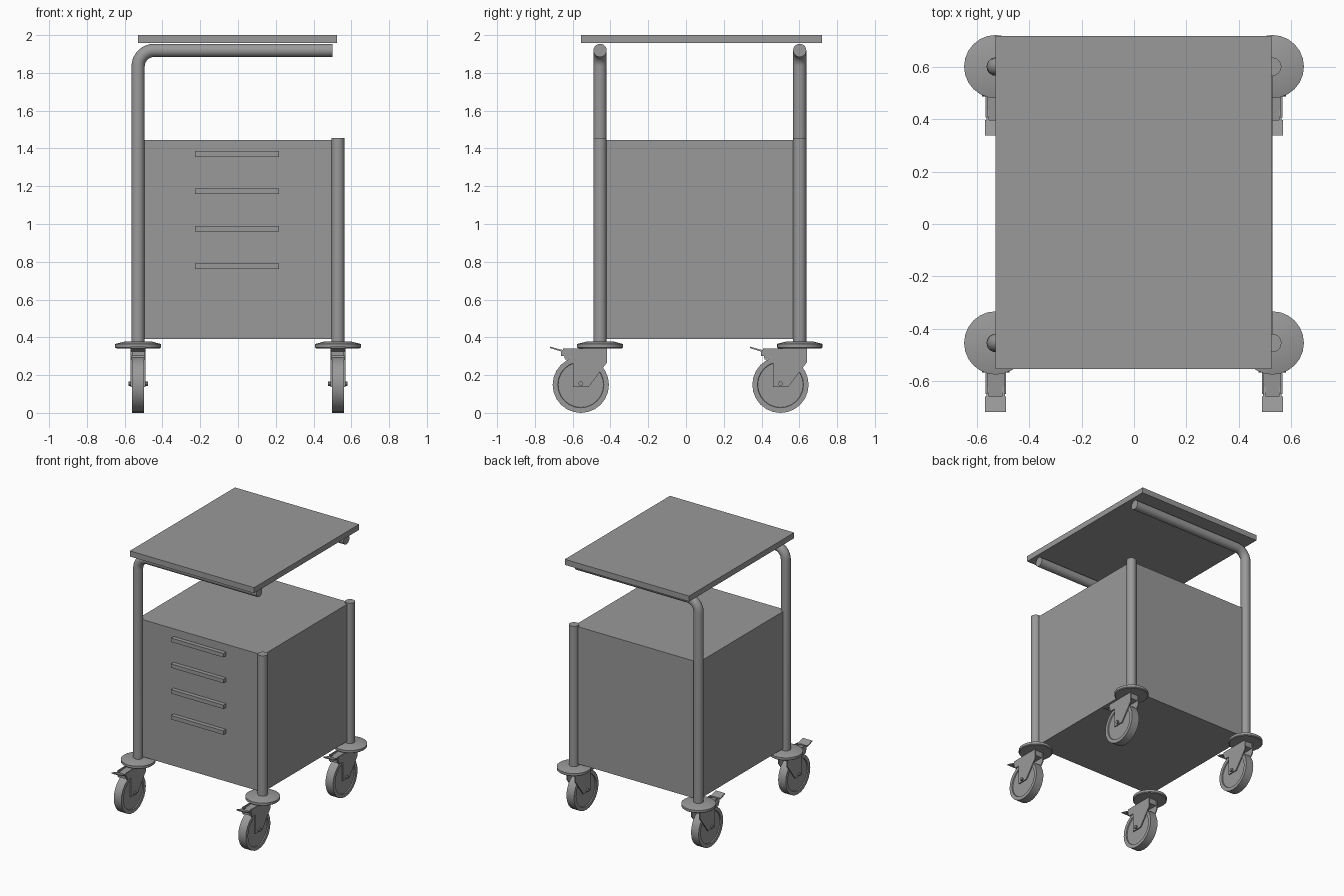
import bpy, bmesh
from math import sin, cos, pi, radians
from mathutils import Matrix

if "Cube" in bpy.data.objects:
    bpy.data.objects.remove(bpy.data.objects["Cube"])

PX = 0.529                 # post centre in x (mirrored)
POST_Y = (-0.455, 0.602)   # front and back post rows
R = 0.035                  # tube radius

grey = bpy.data.materials.new("dark_grey")
grey.diffuse_color = (0.32, 0.32, 0.32, 1)
grey.use_nodes = True
grey.node_tree.nodes["Principled BSDF"].inputs["Base Color"].default_value = grey.diffuse_color


def finish(name, bm, smooth=False):
    bmesh.ops.recalc_face_normals(bm, faces=bm.faces)
    me = bpy.data.meshes.new(name)
    bm.to_mesh(me)
    bm.free()
    me.materials.append(grey)
    ob = bpy.data.objects.new(name, me)
    bpy.context.collection.objects.link(ob)
    if smooth:
        bpy.ops.object.select_all(action='DESELECT')
        ob.select_set(True)
        bpy.context.view_layer.objects.active = ob
        bpy.ops.object.shade_smooth_by_angle(angle=radians(35))
    return ob


def box(name, x, y, z):
    bm = bmesh.new()
    bmesh.ops.create_cube(bm, size=1)
    for v in bm.verts:
        v.co = [(a + b) / 2 + c * (b - a) for (a, b), c in zip((x, y, z), v.co)]
    return finish(name, bm)


def skin(name, rings, m=Matrix()):
    """Capped tube through a list of point rings."""
    bm = bmesh.new()
    rings = [[bm.verts.new(p) for p in ring] for ring in rings]
    n = len(rings[0])
    for a, b in zip(rings, rings[1:]):
        for i in range(n):
            j = (i + 1) % n
            bm.faces.new((a[i], a[j], b[j], b[i]))
    bm.faces.new(rings[0])
    bm.faces.new(rings[-1])
    bm.transform(m)
    return finish(name, bm, True)


def lathe(name, profile, loc, n=24, along_x=False):
    """Closed solid of revolution from (radius, height) pairs."""
    m = Matrix.Translation(loc)
    if along_x:
        m = m @ Matrix.Rotation(pi / 2, 4, 'Y')
    return skin(name, [[(r * cos(2 * pi * i / n), r * sin(2 * pi * i / n), h)
                        for i in range(n)] for r, h in profile], m)


def plate(name, outline, x0, x1, loc):
    """Side outline (y, z) extruded along x."""
    bm = bmesh.new()
    a, b = [[bm.verts.new((loc[0] + x, loc[1] + y, z)) for y, z in outline]
            for x in (x0, x1)]
    bm.faces.new(a)
    bm.faces.new(b)
    for i in range(len(a)):
        j = (i + 1) % len(a)
        bm.faces.new((a[i], a[j], b[j], b[i]))
    return finish(name, bm)


def bent_post(name, y):
    """Upright tube that bends over to carry the table top."""
    top, bend, n = 1.919, 0.085, 20
    arc = [(-PX + bend - bend * cos(t), top - bend + bend * sin(t), t)
           for t in (i * pi / 16 for i in range(9))]
    path = [(-PX, 0.37, 0)] + arc + [(0.5, top, pi / 2)]
    angles = [2 * pi * i / n for i in range(n)]
    return skin(name, [[(x - R * cos(a) * cos(t), y + R * sin(a), z + R * cos(a) * sin(t))
                        for a in angles] for x, z, t in path])


def castor(x, y):
    # mounting disc with tapered top
    lathe("castor_disc", [(0.115, 0.342), (0.121, 0.347), (0.121, 0.365), (0.07, 0.378)],
          (x, y, 0))
    # wheel with slightly recessed hub
    w = 0.032
    lathe("castor_wheel", [(0.12, -w + 0.008), (0.122, -w), (0.149, -w),
                           (0.149, w), (0.122, w), (0.12, w - 0.008)],
          (x, y - 0.102, 0.149), 24, True)
    lathe("castor_axle", [(0.012, -0.052), (0.012, 0.052)], (x, y - 0.102, 0.155), 10, True)
    # fork: two cheeks joined by a crown
    cheek = [(-0.195, 0.342), (0.038, 0.342), (0.038, 0.268), (-0.06, 0.138),
             (-0.142, 0.138), (-0.142, 0.283), (-0.185, 0.283), (-0.195, 0.315)]
    for s in (-1, 1):
        plate("castor_fork_cheek", cheek, s * 0.031, s * 0.039, (x, y))
    plate("castor_fork_crown", [(-0.206, 0.325), (0.03, 0.342), (0.03, 0.3), (-0.206, 0.3)],
          -0.033, 0.033, (x, y))
    # brake pedal: pad on two arms
    plate("brake_pedal_pad", [(-0.264, 0.351), (-0.205, 0.334), (-0.205, 0.325),
                              (-0.264, 0.343)], -0.04, 0.04, (x, y))
    for s in (-1, 1):
        plate("brake_pedal_arm", [(-0.21, 0.336), (-0.12, 0.318), (-0.12, 0.309),
                                  (-0.21, 0.327)], s * 0.025, s * 0.036, (x, y))


# cabinet and table top
box("cabinet", (-PX, PX), POST_Y, (0.392, 1.445))
box("table_top", (-0.53, 0.525), (-0.555, 0.72), (1.957, 2.0))

# drawer handles
for i in range(4):
    z = 1.371 - i * 0.198
    box("drawer_handle", (-0.228, 0.217), (-0.487, -0.45), (z - 0.015, z + 0.015))

# posts and castors
for y in POST_Y:
    bent_post("bent_post", y)
    lathe("short_post", [(R, 0.37), (R, 1.455)], (PX, y, 0), 20)
    for s in (-1, 1):
        castor(s * PX, y)
